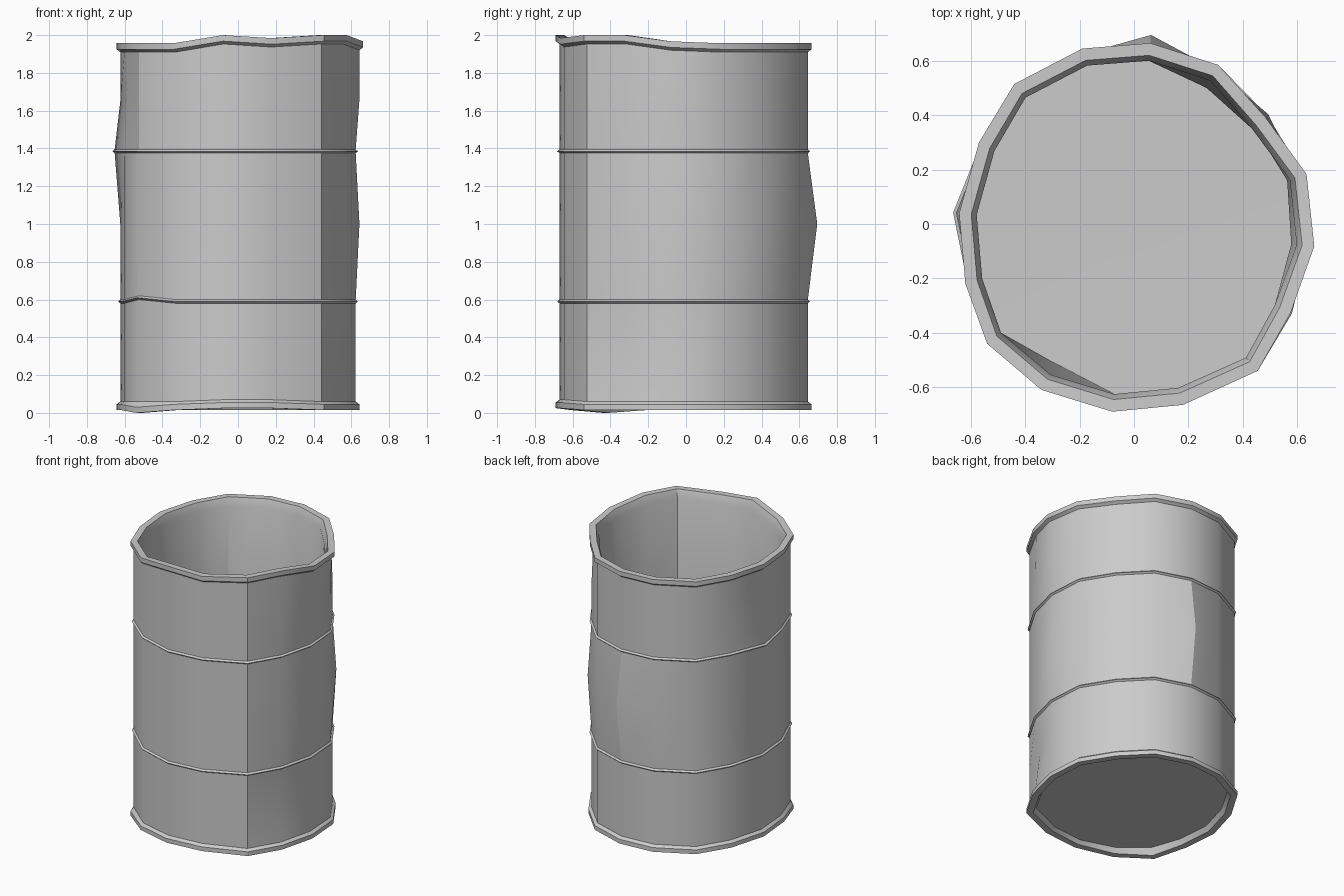
import bpy, bmesh, math
from mathutils import Vector

if "Cube" in bpy.data.objects:
    bpy.data.objects.remove(bpy.data.objects["Cube"])

# Outline of the rim: 16 slightly uneven corners, counter-clockwise from the right
RIM = [(.643, -.08), (.625, .18), (.49, .40), (.31, .585), (.06, .665), (-.19, .645),
       (-.44, .515), (-.57, .30), (-.643, .04), (-.62, -.22), (-.54, -.44), (-.34, -.61),
       (-.08, -.69), (.18, -.665), (.455, -.54), (.58, -.33)]
CENTRE = Vector((0, -.02))

# Wall profile from underside, up the outside, over the lip and down inside: (offset, height)
PROFILE = [(-.065, .05), (-.045, .015), (0, .015), (0, .045), (-.02, .06), (-.02, .33),
           (-.02, .58), (-.008, .59), (-.02, .60), (-.02, 1.0), (-.02, 1.375),
           (-.008, 1.385), (-.02, 1.395), (-.02, 1.65), (-.02, 1.91), (0, 1.925),
           (0, 1.957), (-.045, 1.957), (-.065, 1.9), (-.065, 1.0), (-.065, .07)]

# Dents: (first ring, last ring, corner, radial shift, vertical shift)
DENTS = [(14, 18, 12, 0, .043), (14, 18, 13, 0, .027), (14, 18, 14, 0, .043),
         (14, 18, 15, -.005, .043), (13, 18, 0, .02, .01), (14, 18, 1, .01, 0),
         (14, 18, 2, -.01, 0), (9, 9, 4, .05, 0), (9, 9, 0, .02, 0),
         (10, 12, 8, .03, 0), (6, 8, 10, 0, .02), (1, 3, 10, 0, -.015),
         (1, 4, 12, 0, .01), (1, 4, 13, 0, .01), (5, 5, 15, -.03, 0),
         (13, 13, 9, -.02, 0), (9, 9, 2, .025, 0), (19, 20, 3, -.03, 0),
         (20, 20, 11, -.045, 0)]


def build_drum():
    bm = bmesh.new()
    rings = []
    for r, (off, z) in enumerate(PROFILE):
        ring = []
        for i, p in enumerate(RIM):
            d = Vector(p) - CENTRE
            dr = dz = 0
            for a, b, c, sr, sz in DENTS:
                if a <= r <= b and c == i:
                    dr, dz = dr + sr, dz + sz
            q = CENTRE + d.normalized() * (d.length + off + dr)
            ring.append(bm.verts.new((q.x, q.y, z + dz)))
        rings.append(ring)
    n = len(RIM)
    for lo, hi in zip(rings, rings[1:]):
        for i in range(n):
            j = (i + 1) % n
            bm.faces.new((lo[i], lo[j], hi[j], hi[i]))
    # Underside and inner floor
    for ring, z in ((rings[0], .05), (rings[-1], .062)):
        c = bm.verts.new((-.01, -.03, z))
        for i in range(n):
            bm.faces.new((ring[i], ring[(i + 1) % n], c))
    bmesh.ops.recalc_face_normals(bm, faces=bm.faces)
    me = bpy.data.meshes.new("dented_drum")
    bm.to_mesh(me)
    bm.free()
    ob = bpy.data.objects.new("dented_drum", me)
    bpy.context.collection.objects.link(ob)
    return ob


drum = build_drum()
bpy.context.view_layer.objects.active = drum
drum.select_set(True)
bpy.ops.object.shade_smooth_by_angle(angle=math.radians(32))
